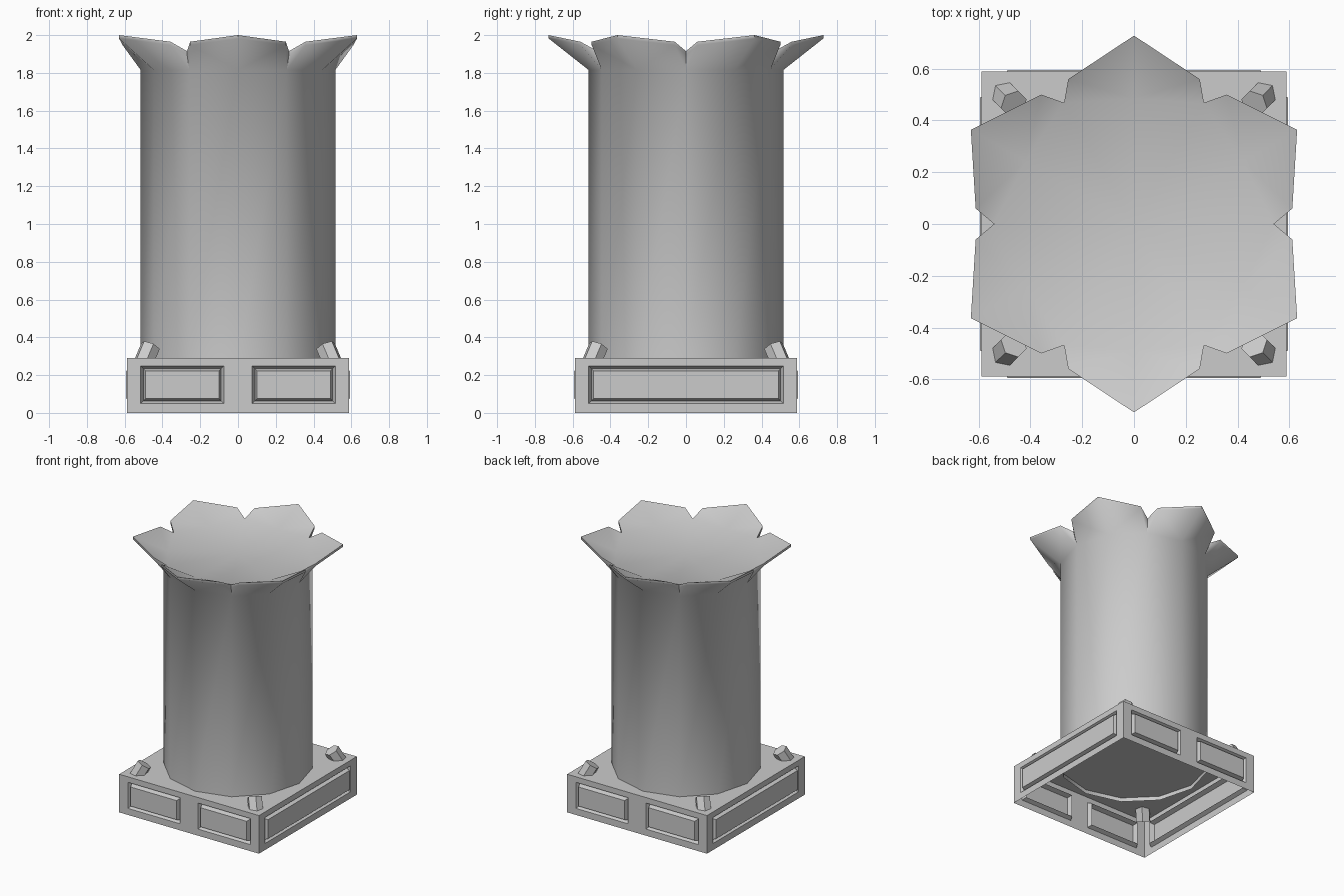
import bpy, bmesh
from math import pi, sin, cos, radians
from mathutils import Vector, Matrix

if "Cube" in bpy.data.objects:
    bpy.data.objects.remove(bpy.data.objects["Cube"])


def finish(bm, name, smooth=None):
    me = bpy.data.meshes.new(name)
    bm.to_mesh(me)
    bm.free()
    ob = bpy.data.objects.new(name, me)
    bpy.context.collection.objects.link(ob)
    if smooth:
        bpy.ops.object.select_all(action='DESELECT')
        ob.select_set(True)
        bpy.context.view_layer.objects.active = ob
        bpy.ops.object.shade_smooth_by_angle(angle=radians(smooth))
    return ob


def polar(r, deg, z):
    return Vector((r * cos(radians(deg)), r * sin(radians(deg)), z))


# Plinth: open-bottomed box, two raised panels front and back, one on each side
H, TOP = 0.588, 0.29
bm = bmesh.new()
panels = []
zs = [0, 0.05, 0.248, TOP]
for i in range(4):
    rot = Matrix.Rotation(i * pi / 2, 3, 'Z')
    xs = [-H, -0.515, -0.075, 0.075, 0.515, H] if i % 2 == 0 else [-H, -0.515, 0.515, H]
    for c in range(len(xs) - 1):
        for r in range(3):
            corners = [(xs[c], zs[r]), (xs[c + 1], zs[r]), (xs[c + 1], zs[r + 1]), (xs[c], zs[r + 1])]
            f = bm.faces.new([bm.verts.new(rot @ Vector((x, -H, z))) for x, z in corners])
            if r == 1 and c % 2 == 1:
                panels.append(f)
bm.faces.new([bm.verts.new((x * H, y * H, TOP)) for x, y in ((-1, -1), (1, -1), (1, 1), (-1, 1))])
bm.normal_update()
bmesh.ops.inset_individual(bm, faces=panels, thickness=0.02, depth=-0.03)
bm.normal_update()
bmesh.ops.inset_individual(bm, faces=panels, thickness=0.017, depth=0.036)
bmesh.ops.remove_doubles(bm, verts=bm.verts, dist=1e-5)
finish(bm, "plinth")

# Column with flared six-petal crown
bm = bmesh.new()
R = 0.515
low = [bm.verts.new(polar(R, 30 * k, 0.26)) for k in range(12)]
neck = [bm.verts.new(polar(R, 30 * k, 1.815)) for k in range(12)]
# floor of the crown: notches lie on even steps, petal roots on odd steps
THICK = Vector((0, 0, 0.018))
rim_top, rim_low = [], []
for p in range(6):
    a = 60 * p
    for r, off, z in ((0.54, 0, 1.915), (0.614, 5.6, 1.965), (0.727, 30, 2.0), (0.614, 54.4, 1.965)):
        pos = polar(r, a + off, z)
        rim_top.append(bm.verts.new(pos))
        rim_low.append(bm.verts.new(pos - THICK))
root = [bm.verts.new(polar(0.485, 60 * p + 30, 1.9)) for p in range(6)]
centre = bm.verts.new((0, 0, 1.9))
for k in range(12):
    n = (k + 1) % 12
    bm.faces.new((low[k], low[n], neck[n], neck[k]))
for k in range(24):
    n = (k + 1) % 24
    bm.faces.new((rim_low[k], rim_low[n], rim_top[n], rim_top[k]))
for p in range(6):
    v = [(4 * p + j) % 24 for j in range(5)]
    n0, n1, n2 = neck[2 * p], neck[2 * p + 1], neck[(2 * p + 2) % 12]
    l = [rim_low[j] for j in v]
    t = [rim_top[j] for j in v]
    # petal underside
    for f in ((n0, l[1], l[0]), (n0, n1, l[1]), (n1, l[2], l[1]),
              (n1, l[3], l[2]), (n1, n2, l[3]), (n2, l[4], l[3])):
        bm.faces.new(f)
    # petal inner face and floor
    for f in ((t[0], t[1], root[p]), (t[1], t[2], root[p]), (t[2], t[3], root[p]),
              (t[3], t[4], root[p]), (t[0], root[p], centre), (root[p], t[4], centre)):
        bm.faces.new(f)
bmesh.ops.recalc_face_normals(bm, faces=bm.faces)
finish(bm, "column_with_petal_crown", 60)

# Tilted hexagonal studs at the plinth corners
for sx in (-1, 1):
    for sy in (-1, 1):
        axis = Vector((-0.42 * sx, -0.42 * sy, 1)).normalized()
        mid = Vector((0.49 * sx, 0.49 * sy, 0.29))
        mat = (Matrix.Translation(mid) @ axis.to_track_quat('Z', 'Y').to_matrix().to_4x4())
        bm = bmesh.new()
        bmesh.ops.create_cone(bm, cap_ends=True, segments=6, radius1=0.054, radius2=0.054,
                              depth=0.145, matrix=mat)
        finish(bm, "corner_stud")
